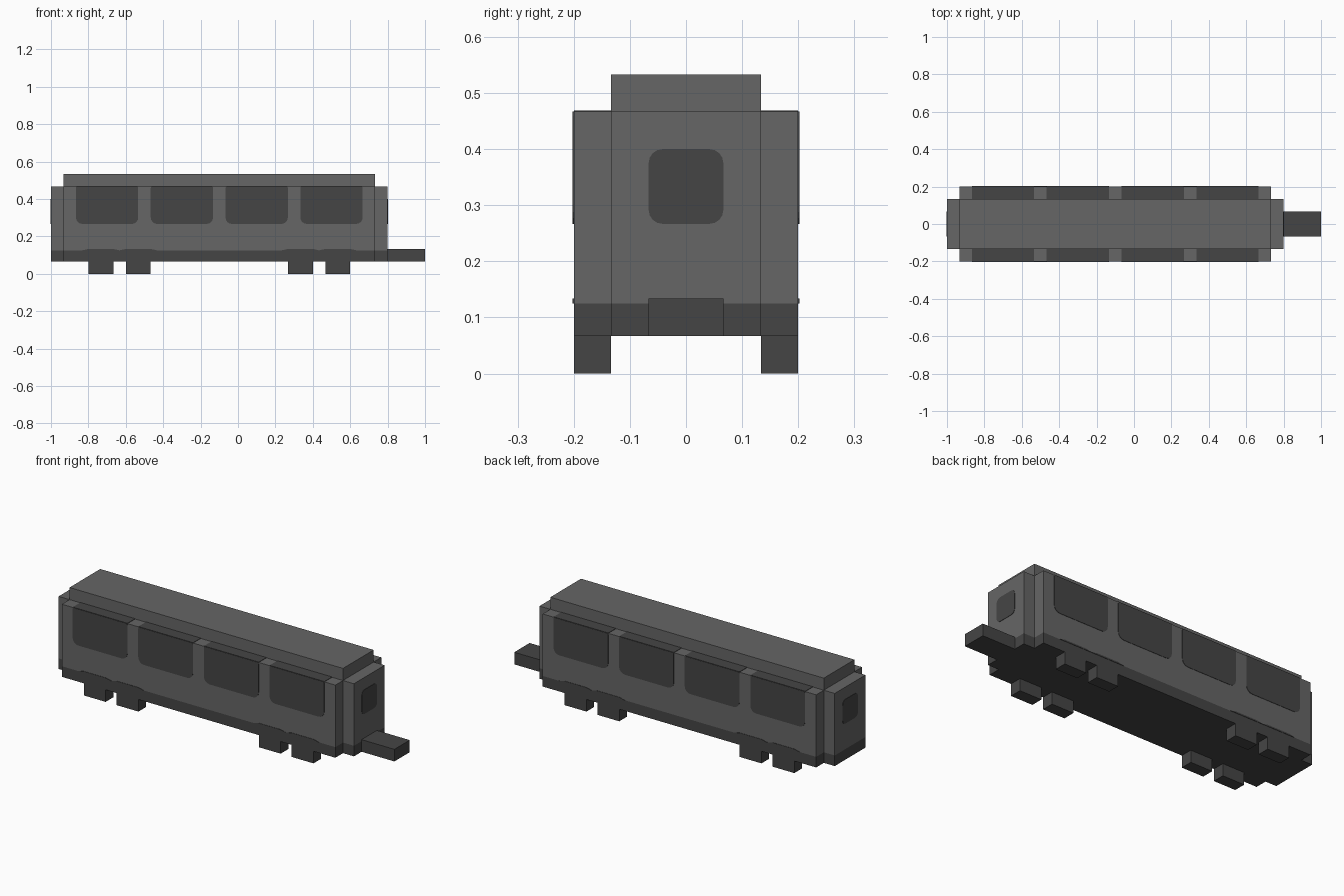
import bpy, bmesh
from math import sin, cos, pi

if "Cube" in bpy.data.objects:
    bpy.data.objects.remove(bpy.data.objects["Cube"])


def material(name, value):
    mat = bpy.data.materials.new(name)
    mat.use_nodes = True
    color = (value, value, value, 1)
    mat.diffuse_color = color
    mat.node_tree.nodes["Principled BSDF"].inputs["Base Color"].default_value = color
    return mat


LIGHT = material("light grey", 0.133)
DARK = material("dark grey", 0.06)
U = 1 / 15          # modelling unit
BAND = 0.125        # top of the dark skirt
SKIN = 0.002        # thickness of painted plates


def finish(name, bm, mats):
    bmesh.ops.recalc_face_normals(bm, faces=bm.faces)
    mesh = bpy.data.meshes.new(name)
    bm.to_mesh(mesh)
    bm.free()
    for mat in mats:
        mesh.materials.append(mat)
    obj = bpy.data.objects.new(name, mesh)
    bpy.context.collection.objects.link(obj)


def box(name, x, y, z, mats, band=False):
    """Box from axis ranges; a banded box is cut and painted dark at the skirt."""
    bm = bmesh.new()
    bmesh.ops.create_cube(bm, size=1)
    for v in bm.verts:
        v.co = [r[0] + (c + 0.5) * (r[1] - r[0]) for c, r in zip(v.co, (x, y, z))]
    if band:
        bmesh.ops.bisect_plane(bm, geom=bm.verts[:] + bm.edges[:] + bm.faces[:],
                               plane_co=(0, 0, BAND), plane_no=(0, 0, 1))
        for f in bm.faces:
            f.material_index = int(f.calc_center_median().z < BAND)
    finish(name, bm, mats)


def plate(name, outline, place, push):
    """Thin dark plate: 2D outline placed on a wall and pushed outward."""
    bm = bmesh.new()
    face = bm.faces.new([bm.verts.new(place(a, b)) for a, b in outline])
    out = bmesh.ops.extrude_face_region(bm, geom=[face])["geom"]
    bmesh.ops.translate(bm, vec=push, verts=[v for v in out if isinstance(v, bmesh.types.BMVert)])
    finish(name, bm, [DARK])


def rounded(x0, x1, z0, z1, low, high):
    """Rectangle with separate lower and upper corner radii."""
    corners = [(x1, z1, -1, -1, high), (x0, z1, 1, -1, high),
               (x0, z0, 1, 1, low), (x1, z0, -1, 1, low)]
    pts = []
    for k, (x, z, sx, sz, r) in enumerate(corners):
        for i in range(5):
            a = (k + i / 4) * pi / 2
            pts.append((x + sx * r + r * cos(a), z + sz * r + r * sin(a)))
    return pts


# Carriage body, raised roof and end walls
box("body", (-14 * U, 11 * U), (-3 * U, 3 * U), (U, 7 * U), [LIGHT, DARK], True)
box("roof", (-14 * U, 11 * U), (-2 * U, 2 * U), (7 * U, 8 * U), [LIGHT])
box("rear_vestibule", (-15 * U, -14 * U), (-2 * U, 2 * U), (U, 7 * U), [LIGHT, DARK], True)
box("front_vestibule", (11 * U, 12 * U), (-2 * U, 2 * U), (U, 7 * U), [LIGHT, DARK], True)
box("coupler", (12 * U, 15 * U), (-U, U), (U, 2 * U), [DARK])

# Oval windows in both end walls
for name, x, d in (("rear", -15 * U, -1), ("front", 12 * U, 1)):
    plate(name + "_end_window", rounded(-U, U, 4 * U, 6 * U, 0.025, 0.025),
          lambda y, z: (x, y, z), (d * SKIN, 0, 0))

# Both long sides: windows wrapping over the ledge, wheels and wheel arches
for side, d in (("right", -1), ("left", 1)):
    wall = d * 3 * U
    for i in range(4):
        x0 = (-13 + 6 * i) * U
        x1 = x0 + 5 * U
        plate(f"{side}_window_{i + 1}", rounded(x0, x1, 4 * U, 7 * U, 0.035, 0.008),
              lambda x, z: (x, wall, z), (0, d * SKIN, 0))
        y0, y1 = sorted((d * 2 * U, wall))
        box(f"{side}_skylight_{i + 1}", (x0, x1), (y0, y1), (7 * U, 7 * U + SKIN), [DARK])
    for i, start in enumerate((-12, -9, 4, 7)):
        x0, x1 = start * U, (start + 2) * U
        y0, y1 = sorted((d * 2 * U, wall))
        box(f"{side}_wheel_{i + 1}", (x0, x1), (y0, y1), (0, U), [DARK])
        plate(f"{side}_wheel_arch_{i + 1}",
              [(x0 - 0.035, BAND), (x1 + 0.035, BAND), (x1, 2 * U), (x0, 2 * U)],
              lambda x, z: (x, wall, z), (0, d * SKIN, 0))
